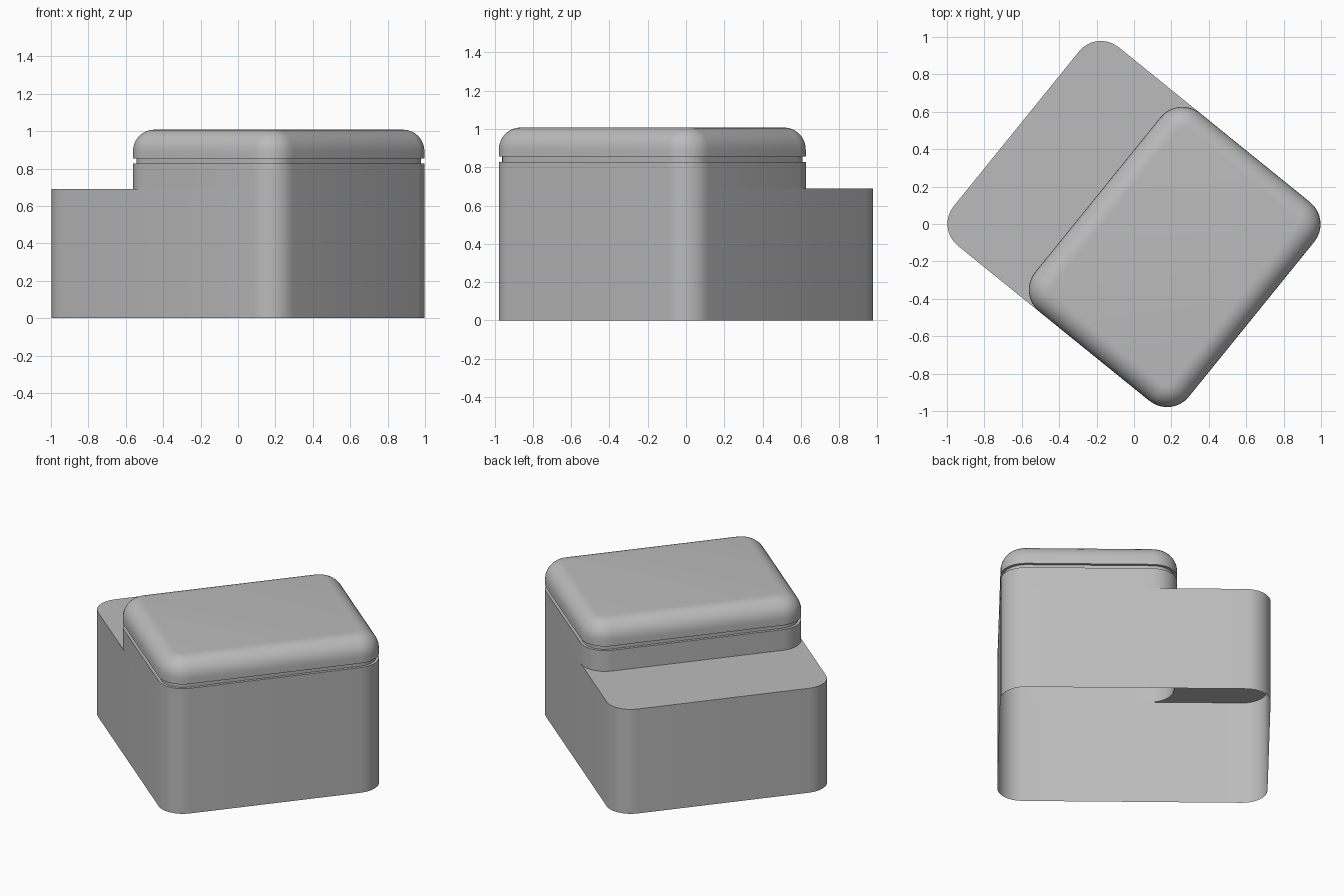
import bpy, bmesh, math

cube = bpy.data.objects.get("Cube")
if cube:
    bpy.data.objects.remove(cube)

ANGLE = math.radians(-39)          # whole model is turned about z
HALF_X, HALF_Y, RADIUS = 0.809, 0.683, 0.15
STEP_X = -0.249                    # where the raised section begins
SHELF_Z, RIM_Z, LID_Z, TOP_Z = 0.69, 0.827, 0.855, 1.008
GROOVE, FILLET, SEGS = 0.018, 0.115, 8

grey = bpy.data.materials.new("plain grey")
grey.use_nodes = True
colour = (0.5, 0.5, 0.5, 1)
grey.diffuse_color = colour
grey.node_tree.nodes["Principled BSDF"].inputs["Base Color"].default_value = colour


def outline(x0, x1, inset=0):
    """Rounded rectangle, anticlockwise from the right back corner."""
    r = RADIUS - inset
    px0, px1, py = x0 + RADIUS, x1 - RADIUS, HALF_Y - RADIUS
    points = []
    for i, (cx, cy) in enumerate([(px1, py), (px0, py), (px0, -py), (px1, -py)]):
        for k in range(SEGS + 1):
            a = (i + k / SEGS) * math.pi / 2
            points.append((cx + r * math.cos(a), cy + r * math.sin(a)))
    return points


def loft(bm, x0, x1, profile):
    """Skin a stack of (inset, height) outlines and return the rings."""
    rings = [[bm.verts.new((x, y, z)) for x, y in outline(x0, x1, inset)]
             for inset, z in profile]
    for low, high in zip(rings, rings[1:]):
        for i in range(len(low)):
            j = (i + 1) % len(low)
            bm.faces.new((low[i], low[j], high[j], high[i]))
    return rings


def finish(bm, name):
    mesh = bpy.data.meshes.new(name)
    bm.to_mesh(mesh)
    bm.free()
    mesh.materials.append(grey)
    obj = bpy.data.objects.new(name, mesh)
    bpy.context.collection.objects.link(obj)
    obj.rotation_euler.z = ANGLE
    bpy.ops.object.select_all(action="DESELECT")
    obj.select_set(True)
    bpy.context.view_layer.objects.active = obj
    bpy.ops.object.shade_smooth_by_angle(angle=math.radians(35))


# Lower walls, open underneath
bm = bmesh.new()
loft(bm, -HALF_X, HALF_X, [(0, 0), (0, SHELF_Z)])
finish(bm, "lower_walls")

# Low shelf, cut around the rounded corners of the raised section
bm = bmesh.new()
corner_pair = slice(SEGS + 1, 3 * (SEGS + 1))
edge = outline(-HALF_X, HALF_X)[corner_pair]
edge += outline(STEP_X, HALF_X)[corner_pair][::-1]
bm.faces.new([bm.verts.new((x, y, SHELF_Z)) for x, y in edge])
finish(bm, "shelf")

# Raised section with the recessed neck under the lid
bm = bmesh.new()
loft(bm, STEP_X, HALF_X, [(0, SHELF_Z), (0, RIM_Z), (GROOVE, RIM_Z), (GROOVE, LID_Z)])
finish(bm, "raised_walls")

# Lid with a rounded top edge
bm = bmesh.new()
profile = [(GROOVE, LID_Z), (0, LID_Z)]
for k in range(SEGS + 1):
    a = k / SEGS * math.pi / 2
    profile.append((FILLET * (1 - math.cos(a)), TOP_Z - FILLET + FILLET * math.sin(a)))
rings = loft(bm, STEP_X, HALF_X, profile)
bm.faces.new(rings[-1])
finish(bm, "lid")
